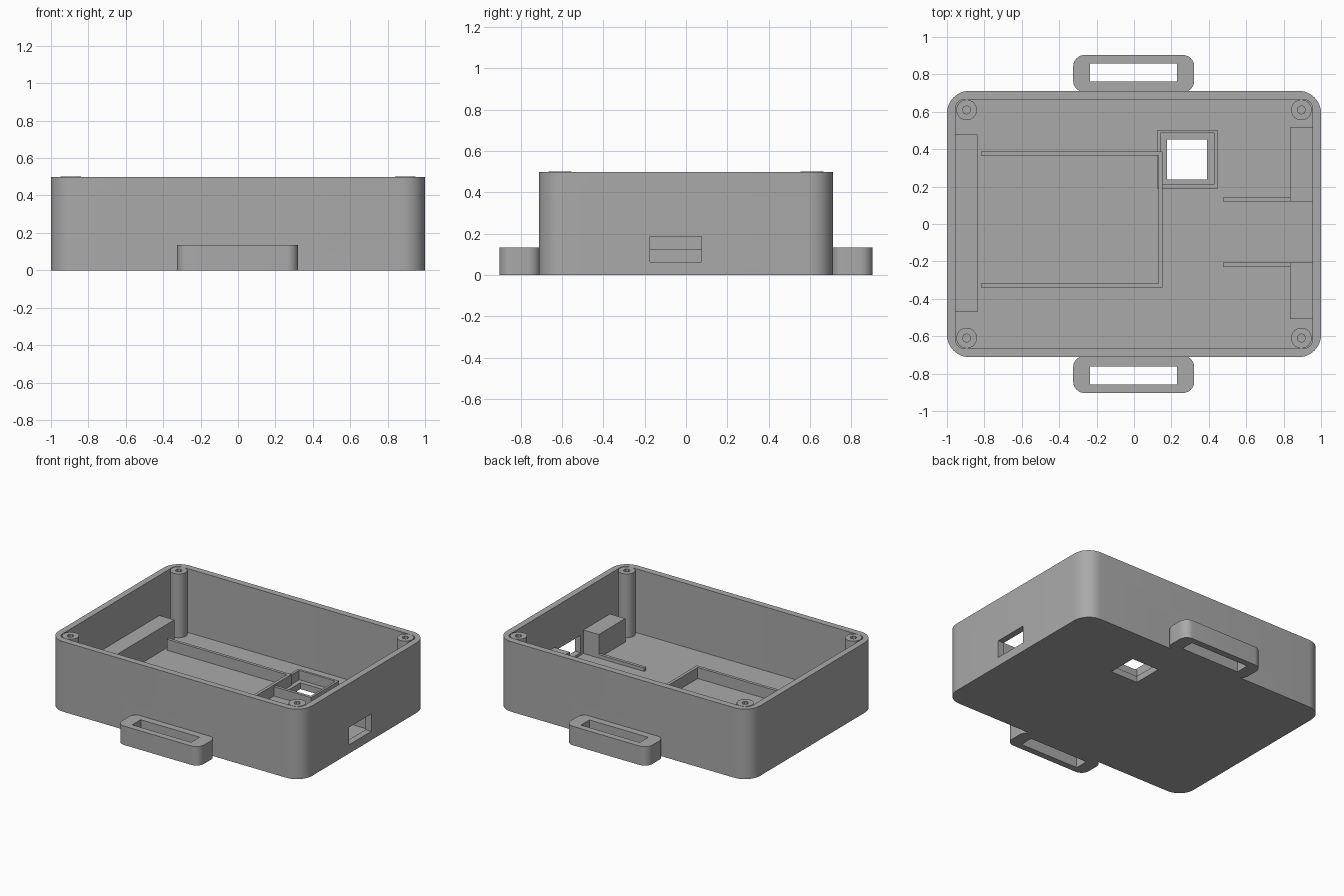
import bpy, bmesh, math

cube = bpy.data.objects.get("Cube")
if cube:
    bpy.data.objects.remove(cube, do_unlink=True)

grey = bpy.data.materials.new("plain grey")
grey.use_nodes = True
COLOR = (0.4, 0.4, 0.4, 1)
grey.diffuse_color = COLOR
grey.node_tree.nodes["Principled BSDF"].inputs["Base Color"].default_value = COLOR

FLOOR, HEIGHT, SINK = 0.045, 0.5, 0.005


def prism(name, outline, z0, z1):
    """Upright solid from a closed counter-clockwise outline."""
    bm = bmesh.new()
    base = bm.faces.new([bm.verts.new((x, y, z0)) for x, y in outline])
    top = bmesh.ops.extrude_face_region(bm, geom=[base])["geom"]
    bmesh.ops.translate(bm, vec=(0, 0, z1 - z0),
                        verts=[v for v in top if isinstance(v, bmesh.types.BMVert)])
    bmesh.ops.recalc_face_normals(bm, faces=bm.faces)
    mesh = bpy.data.meshes.new(name)
    bm.to_mesh(mesh)
    bm.free()
    mesh.materials.append(grey)
    ob = bpy.data.objects.new(name, mesh)
    bpy.context.collection.objects.link(ob)
    return ob


def box(name, x0, x1, y0, y1, z0, z1):
    return prism(name, [(x0, y0), (x1, y0), (x1, y1), (x0, y1)], z0, z1)


def rounded(x0, x1, y0, y1, r, steps=10):
    """Rectangle outline with rounded corners."""
    pts = []
    centres = [(x1 - r, y1 - r), (x0 + r, y1 - r), (x0 + r, y0 + r), (x1 - r, y0 + r)]
    for q, (cx, cy) in enumerate(centres):
        for i in range(steps + 1):
            a = math.pi / 2 * (q + i / steps)
            pts.append((cx + r * math.cos(a), cy + r * math.sin(a)))
    return pts


def circle(cx, cy, r, n):
    return [(cx + r * math.cos(math.tau * i / n), cy + r * math.sin(math.tau * i / n))
            for i in range(n)]


def combine(target, other, operation="DIFFERENCE"):
    mod = target.modifiers.new("combine", "BOOLEAN")
    mod.operation, mod.solver, mod.object = operation, "EXACT", other
    bpy.context.view_layer.update()
    result = target.evaluated_get(bpy.context.evaluated_depsgraph_get())
    mesh = bpy.data.meshes.new_from_object(result)
    target.modifiers.clear()
    target.data = mesh
    bpy.data.objects.remove(other, do_unlink=True)


def smooth(ob):
    bpy.ops.object.select_all(action="DESELECT")
    ob.select_set(True)
    bpy.context.view_layer.objects.active = ob
    bpy.ops.object.shade_smooth_by_angle(angle=math.radians(30))


# Open case with strap lugs on both long sides
case = prism("case", rounded(-1, 1, -0.712, 0.712, 0.12), 0, HEIGHT)
for side in (-1, 1):
    ys = sorted((side * 0.705, side * 0.903))
    slot = sorted((side * 0.761, side * 0.857))
    lug = prism("strap_lug", rounded(-0.325, 0.322, *ys, 0.06), 0, 0.135)
    combine(lug, box("slot_cutter", -0.235, 0.23, *slot, -0.1, 0.3))
    combine(case, lug, "UNION")

# Cavity, port window and floor opening
combine(case, prism("cavity_cutter", rounded(-0.955, 0.955, -0.666, 0.666, 0.05), FLOOR, 1))
combine(case, box("port_cutter", 0.9, 1.1, -0.175, 0.075, 0.0625, 0.187))
combine(case, box("opening_cutter", 0.176, 0.39, 0.238, 0.452, -0.1, 0.1))
smooth(case)

# Screw posts in the corners
for sx in (-1, 1):
    for sy in (-1, 1):
        cx, cy = sx * 0.895, sy * 0.61
        post = prism("screw_post", circle(cx, cy, 0.055, 32), FLOOR - SINK, HEIGHT + 0.0005)
        combine(post, prism("screw_cutter", circle(cx, cy, 0.022, 8), 0.15, 0.7))
        smooth(post)

# Three-sided retaining frame on the floor
frame = box("retaining_frame", -0.818, 0.152, -0.34, 0.387, FLOOR - SINK, 0.124)
combine(frame, box("frame_cutter", -0.9, 0.13, -0.318, 0.365, 0, 0.3))

# Square collar round the floor opening
collar = box("opening_collar", 0.125, 0.446, 0.188, 0.503, FLOOR - SINK, 0.112)
combine(collar, box("collar_cutter", 0.143, 0.429, 0.21, 0.486, 0, 0.3))

# Support blocks along the short walls
box("right_support_block", -0.96, -0.838, -0.47, 0.478, FLOOR - SINK, 0.213)
box("left_back_support_block", 0.834, 0.96, 0.12, 0.517, FLOOR - SINK, 0.213)
box("left_front_support_block", 0.834, 0.96, -0.507, -0.207, FLOOR - SINK, 0.213)

# Low guide rails beside the port
box("back_guide_rail", 0.476, 0.84, 0.12, 0.142, FLOOR - SINK, 0.07)
box("front_guide_rail", 0.476, 0.84, -0.229, -0.207, FLOOR - SINK, 0.07)
